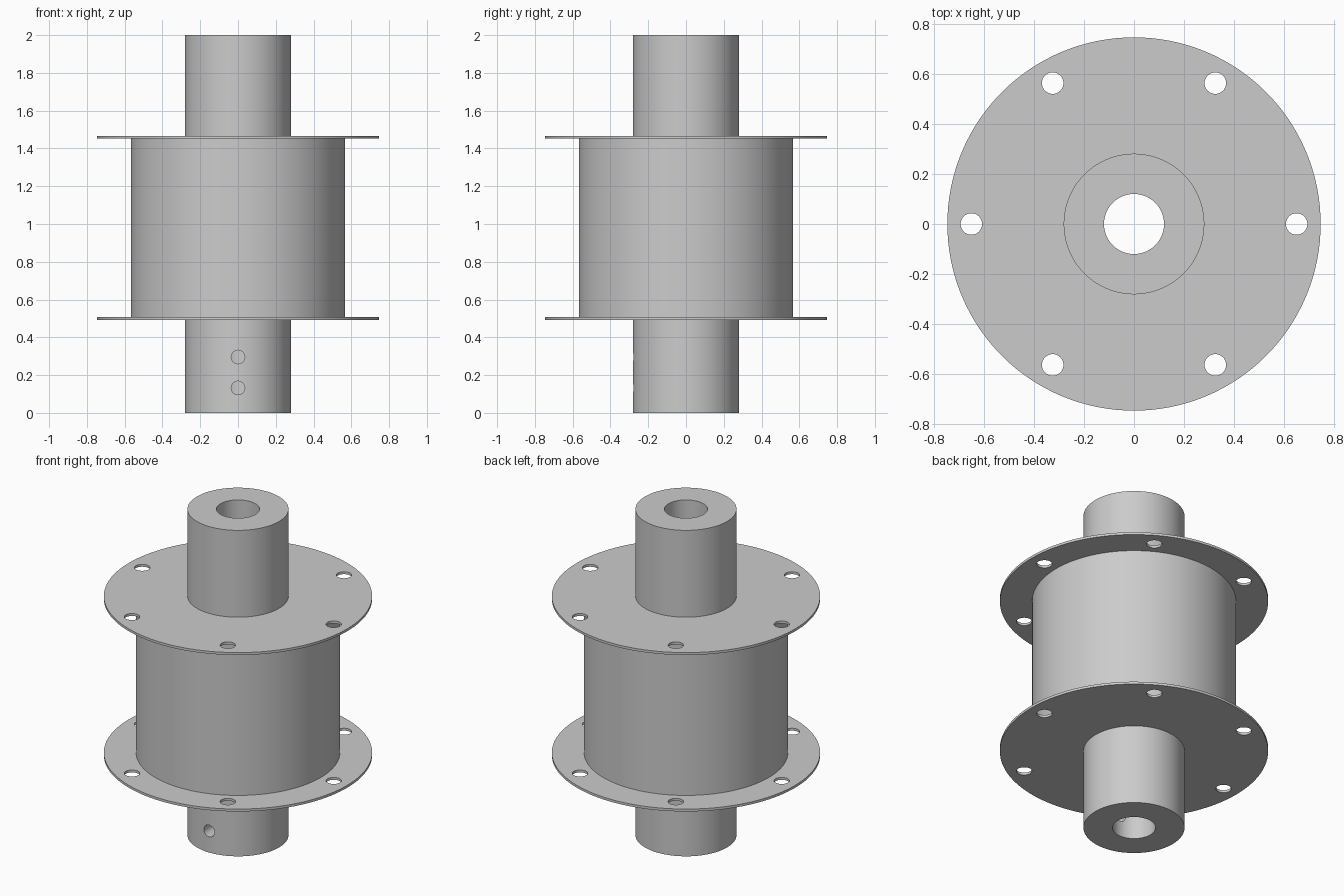
import bpy, bmesh
from math import radians, pi, cos, sin
from mathutils import Matrix, Vector

if "Cube" in bpy.data.objects:
    bpy.data.objects.remove(bpy.data.objects["Cube"])

HUB, BORE, DRUM, FLANGE = 0.281, 0.12, 0.567, 0.746
LOW, HIGH, THICK = 0.492, 1.452, 0.015


def finish(bm, name):
    bmesh.ops.recalc_face_normals(bm, faces=bm.faces)
    mesh = bpy.data.meshes.new(name)
    bm.to_mesh(mesh)
    bm.free()
    obj = bpy.data.objects.new(name, mesh)
    bpy.context.collection.objects.link(obj)
    return obj


def lathe(name, profile, steps=128):
    bm = bmesh.new()
    verts = [bm.verts.new((r, 0, z)) for r, z in profile]
    edges = [bm.edges.new((a, b)) for a, b in zip(verts, verts[1:] + verts[:1])]
    bmesh.ops.spin(bm, geom=verts + edges, cent=(0, 0, 0), axis=(0, 0, 1),
                   angle=2 * pi, steps=steps, use_merge=True)
    bmesh.ops.remove_doubles(bm, verts=bm.verts, dist=1e-5)
    return finish(bm, name)


def add_pin(bm, centre, radius, depth, tilt=0.0):
    mat = Matrix.Translation(Vector(centre)) @ Matrix.Rotation(tilt, 4, 'X')
    bmesh.ops.create_cone(bm, cap_ends=True, segments=32, radius1=radius,
                          radius2=radius, depth=depth, matrix=mat)


# Hub, drum and both flanges turned as one hollow body
spool = lathe("flanged_spool", [
    (BORE, 0), (HUB, 0), (HUB, LOW),
    (FLANGE, LOW), (FLANGE, LOW + THICK), (DRUM, LOW + THICK),
    (DRUM, HIGH), (FLANGE, HIGH), (FLANGE, HIGH + THICK),
    (HUB, HIGH + THICK), (HUB, 2), (BORE, 2)])

# Six bolt holes through both flanges, two set-screw holes in the front of the hub
bm = bmesh.new()
for i in range(6):
    a = i * pi / 3
    add_pin(bm, (0.65 * cos(a), 0.65 * sin(a), 1.0), 0.043, 1.4)
for z in (0.132, 0.296):
    add_pin(bm, (0, -0.2, z), 0.036, 0.3, pi / 2)
cutter = finish(bm, "hole_cutter")
cutter.hide_render = True

bpy.context.view_layer.objects.active = spool
spool.select_set(True)
cut = spool.modifiers.new("holes", 'BOOLEAN')
cut.operation = 'DIFFERENCE'
cut.solver = 'EXACT'
cut.object = cutter
bpy.ops.object.modifier_apply(modifier=cut.name)
bpy.data.objects.remove(cutter, do_unlink=True)
bpy.ops.object.shade_smooth_by_angle(angle=radians(30))
